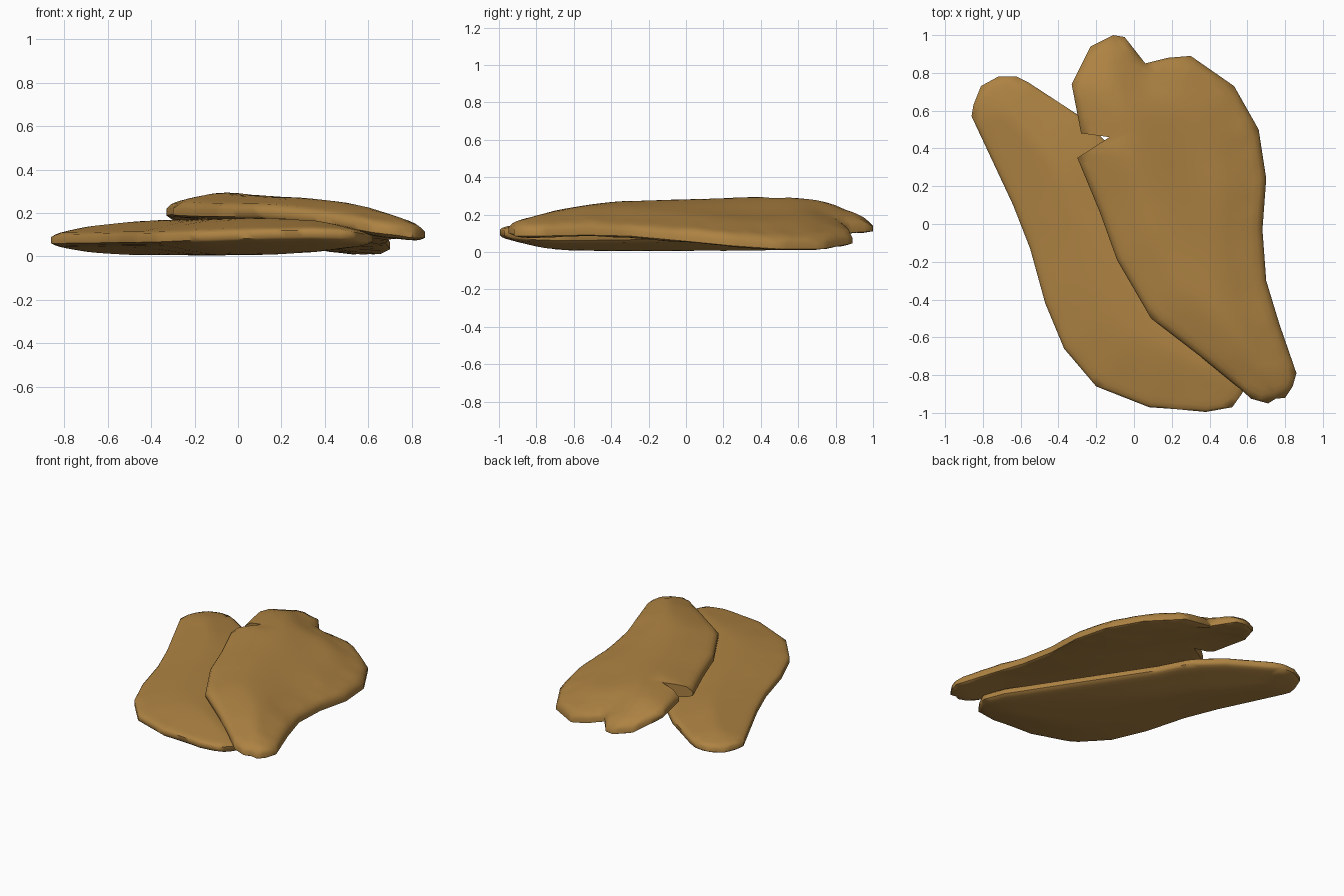
import bpy, bmesh, math
from mathutils import Vector
from mathutils.geometry import delaunay_2d_cdt, intersect_point_line

if "Cube" in bpy.data.objects:
    bpy.data.objects.remove(bpy.data.objects["Cube"])

mat = bpy.data.materials.new("golden_brown")
mat.diffuse_color = (0.42, 0.225, 0.055, 1)
mat.use_nodes = True
mat.node_tree.nodes["Principled BSDF"].inputs["Base Color"].default_value = mat.diffuse_color


def edge_dist(p, poly):
    best = 9.0
    for a, b in zip(poly, poly[1:] + poly[:1]):
        q, t = intersect_point_line(p, a, b)
        c = a.lerp(b, min(max(t, 0), 1))
        best = min(best, (p - c.to_2d()).length)
    return best


def inside(p, poly):
    hit = False
    for a, b in zip(poly, poly[1:] + poly[:1]):
        if (a.y > p.y) != (b.y > p.y):
            if p.x < a.x + (p.y - a.y) * (b.x - a.x) / (b.y - a.y):
                hit = not hit
    return hit


def make_slab(name, outline, inner, top_h, bottom_h, radius, rim_share, notch=()):
    """Soft slab: outline and inner points give the mid height (x, y, z)."""
    poly = [Vector(p[:2]) for p in outline]
    # the notch is cut after shaping, so it does not thin the slab
    uncut = [p for i, p in enumerate(poly) if i not in notch]
    ctrl = [(Vector(p[:2]), p[2]) for p in inner]
    rim = []
    extra = []
    # resample the rim and add inset rings for the rounded edge
    for i, a in enumerate(outline):
        b = outline[(i + 1) % len(outline)]
        va, vb = Vector(a), Vector(b)
        n = max(1, round((vb - va).length / 0.045))
        d = (vb - va).to_2d().normalized()
        for k in range(n):
            v = va.lerp(vb, k / n)
            rim.append(v.to_2d())
            ctrl.append((v.to_2d(), v.z))
            for off in (0.012, 0.032, 0.065):
                for side in (1, -1):
                    q = v.to_2d() + Vector((-d.y, d.x)) * off * side
                    if inside(q, poly) and edge_dist(q, poly) > off * 0.95:
                        extra.append(q)
    for i in range(-18, 19):
        for j in range(-20, 21):
            q = Vector((i * 0.05, j * 0.05))
            if inside(q, poly) and edge_dist(q, poly) > 0.09:
                extra.append(q)
    n = len(rim)
    res = delaunay_2d_cdt(rim + extra, [(i, (i + 1) % n) for i in range(n)], [], 1, 1e-5)
    pts, tris = res[0], res[2]

    # mid height: weighted blend of the control heights, then smoothed
    def mid(p):
        sw = sz = 0.0
        for i, (c, z) in enumerate(ctrl):
            gain, soft = (8, 0.006) if i < len(inner) else (1, 0.0004)
            w = gain / ((p - c).length_squared + soft) ** 1.5
            sw, sz = sw + w, sz + w * z
        return sz / sw

    mids = [mid(p) for p in pts]
    dist = [edge_dist(p, uncut) for p in pts]
    near = [set() for _ in pts]
    for t in tris:
        for i in t:
            near[i].update(t)
    for _ in range(10):
        mids = [m if d < 0.001 else sum(mids[k] for k in s) / len(s)
                for m, d, s in zip(mids, dist, near)]
    bm = bmesh.new()
    top, bot = [], []
    for p, z, d in zip(pts, mids, dist):
        u = min(d / radius, 1)
        f = (1 - rim_share) * (1.25 * u - 0.25 * u ** 5) \
            + rim_share * math.sqrt(max(0, 1 - (1 - min(d / 0.045, 1)) ** 2))
        top.append(bm.verts.new((p.x, p.y, z + 0.015 + top_h * f)))
        bot.append(bm.verts.new((p.x, p.y, max(0.002, z - 0.015 - bottom_h * f))))
    for a, b, c in tris:
        bm.faces.new((top[a], top[b], top[c]))
    pair = dict(zip(top, bot))
    border = [e.verts[:] for e in bm.edges if e.is_boundary]
    for a, b, c in tris:
        bm.faces.new((bot[c], bot[b], bot[a]))
    # side wall
    for a, b in border:
        bm.faces.new((a, b, pair[b], pair[a]))
    bmesh.ops.recalc_face_normals(bm, faces=bm.faces[:])
    me = bpy.data.meshes.new(name)
    bm.to_mesh(me)
    bm.free()
    me.materials.append(mat)
    ob = bpy.data.objects.new(name, me)
    bpy.context.collection.objects.link(ob)
    bpy.ops.object.select_all(action='DESELECT')
    ob.select_set(True)
    bpy.context.view_layer.objects.active = ob
    bpy.ops.object.shade_smooth_by_angle(angle=math.radians(50))


# lower slab, lying flat
make_slab("lower_slab", [
    (-.86, .57, .075), (-.85, .63, .075), (-.81, .73, .075), (-.72, .78, .078),
    (-.62, .78, .08), (-.56, .75, .082), (-.3, .58, .09), (-.13, .42, .09),
    (-.02, .21, .09), (.34, -.31, .08), (.57, -.65, .075), (.62, -.8, .08),
    (.57, -.9, .09), (.52, -.97, .1), (.38, -.995, .105), (.22, -.98, .105),
    (.08, -.97, .1), (-.2, -.86, .09), (-.37, -.66, .082), (-.47, -.42, .08),
    (-.55, -.13, .08), (-.64, .1, .078)],
    [(-.62, .5, .073), (-.35, .1, .083), (-.1, -.3, .086), (.15, -.65, .088)],
    0.074, 0.065, 0.36, 0.17)

# upper slab, leaning over it with two lobes at the back
make_slab("upper_slab", [
    (-.33, .74, .205), (-.28, .48, .21), (-.13, .46, .225), (-.3, .35, .205),
    (-.18, .06, .2), (-.09, -.19, .2), (.09, -.5, .2), (.35, -.7, .175),
    (.57, -.88, .135), (.62, -.925, .125), (.71, -.95, .115), (.75, -.925, .11),
    (.8, -.92, .1), (.84, -.86, .1), (.86, -.79, .1), (.77, -.53, .105),
    (.7, -.3, .1), (.68, -.03, .075), (.7, .24, .048), (.66, .5, .03),
    (.53, .73, .03), (.3, .89, .06), (.18, .88, .08), (.06, .85, .115),
    (-.05, .99, .125), (-.11, 1.0, .125), (-.23, .94, .145)],
    [(-.12, .7, .24), (-.04, .38, .235), (.07, 0, .217), (.27, -.38, .202),
     (.53, -.62, .185), (.42, .45, .08), (.48, .1, .115), (.2, .63, .13),
     (-.15, .45, .235)],
    0.068, 0.035, 0.27, 0.35, notch=(2,))
